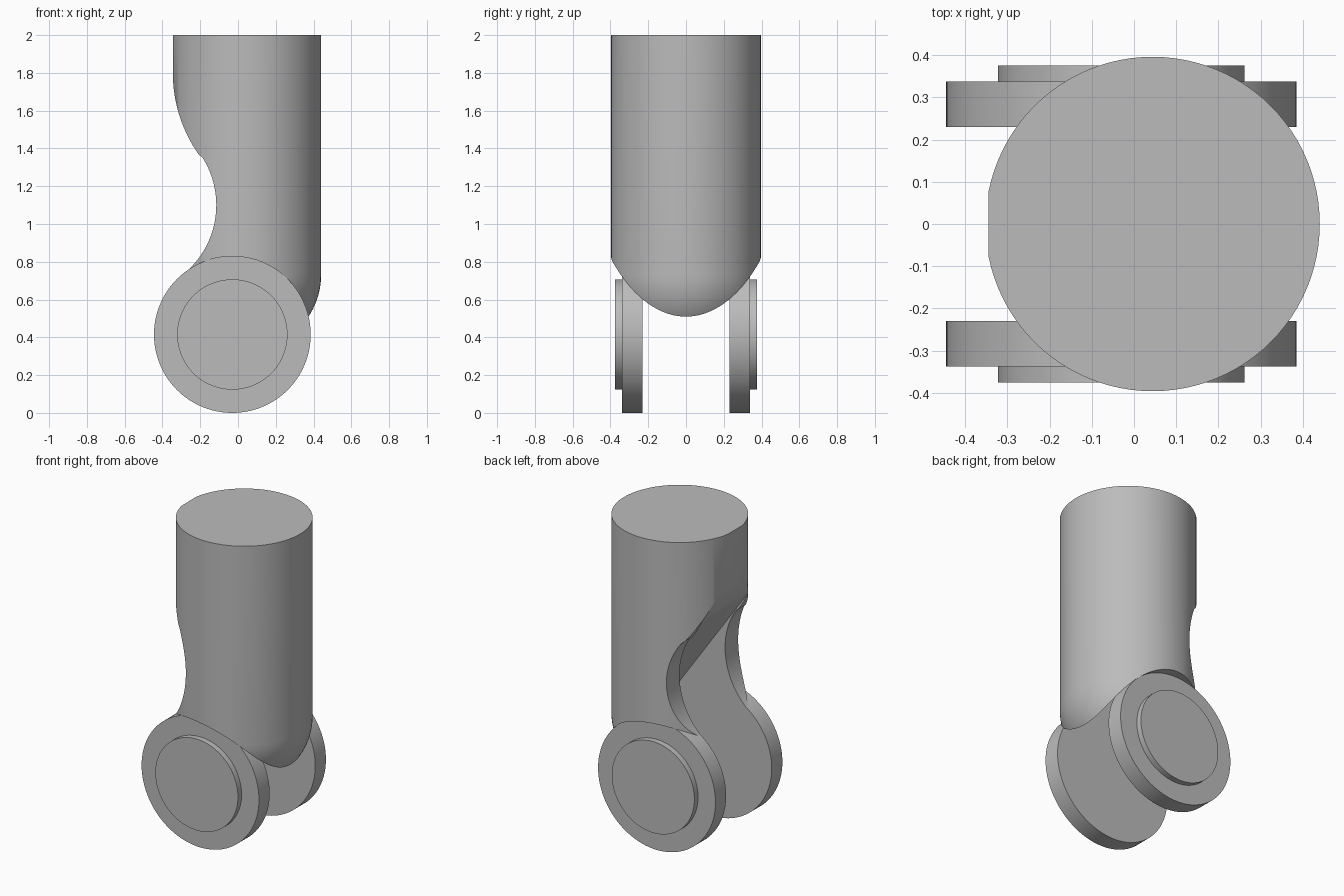
import bpy, bmesh, math

cube = bpy.data.objects.get("Cube")
if cube:
    bpy.data.objects.remove(cube, do_unlink=True)

grey = bpy.data.materials.new("plain_grey")
grey.use_nodes = True
grey.diffuse_color = (0.5, 0.5, 0.5, 1)
grey.node_tree.nodes["Principled BSDF"].inputs["Base Color"].default_value = (0.5, 0.5, 0.5, 1)

AXLE_X, AXLE_Z, DISC_R = -0.03, 0.415, 0.414
POST_X, POST_R = 0.044, 0.396
DOME_Z, TOP_Z = 0.73, 2.0
SLOT_Y, DISC_Y, HUB_Y, HUB_R = 0.23, 0.338, 0.375, 0.292


def arc(cx, cz, r, start, end, n):
    """Points on a circle in the x-z plane, angles in degrees."""
    angles = [math.radians(start + (end - start) * i / n) for i in range(n + 1)]
    return [(cx + r * math.cos(a), cz + r * math.sin(a)) for a in angles]


def finish(name, bm):
    bmesh.ops.recalc_face_normals(bm, faces=bm.faces)
    mesh = bpy.data.meshes.new(name)
    bm.to_mesh(mesh)
    bm.free()
    mesh.materials.append(grey)
    obj = bpy.data.objects.new(name, mesh)
    bpy.context.collection.objects.link(obj)
    return obj


def extrude_y(name, outline, y0, y1):
    """Prism with an x-z outline, running from y0 to y1."""
    bm = bmesh.new()
    face = bm.faces.new([bm.verts.new((x, y0, z)) for x, z in outline])
    moved = bmesh.ops.extrude_face_region(bm, geom=[face])["geom"]
    verts = [v for v in moved if isinstance(v, bmesh.types.BMVert)]
    bmesh.ops.translate(bm, verts=verts, vec=(0, y1 - y0, 0))
    return finish(name, bm)


def activate(obj):
    bpy.ops.object.select_all(action='DESELECT')
    obj.select_set(True)
    bpy.context.view_layer.objects.active = obj


def cut(target, cutter):
    mod = target.modifiers.new("cut", 'BOOLEAN')
    mod.operation, mod.solver, mod.object = 'DIFFERENCE', 'EXACT', cutter
    activate(target)
    bpy.ops.object.modifier_apply(modifier=mod.name)
    bpy.data.objects.remove(cutter, do_unlink=True)


def smooth(obj):
    activate(obj)
    bpy.ops.object.shade_smooth_by_angle(angle=math.radians(25))


# Post: round column with a domed lower end, spun from a half profile
bm = bmesh.new()
profile = [(0, TOP_Z), (POST_R, TOP_Z)] + arc(0, DOME_Z, POST_R, 0, -90, 20)
verts = [bm.verts.new((x, 0, z)) for x, z in profile]
edges = [bm.edges.new(pair) for pair in zip(verts, verts[1:])]
bmesh.ops.spin(bm, geom=verts + edges, cent=(0, 0, 0), axis=(0, 0, 1),
               angle=2 * math.pi, steps=96)
bmesh.ops.remove_doubles(bm, verts=bm.verts, dist=1e-4)
bmesh.ops.translate(bm, verts=bm.verts, vec=(POST_X, 0, 0))
post = finish("post", bm)

# Waist: S-curved relief down one side of the post
waist = [(-1, 2.1), (-0.345, 2.1)]
waist += arc(0.405, 1.8, 0.75, 180, 215, 16)
waist += arc(-0.585, 1.1, 0.47, 35, -50, 32)[1:]
waist += [(-0.28, 0.5), (-1, 0.5)]
cut(post, extrude_y("waist_cutter", waist, -1, 1))

# Slot: sloped opening between the arms, tangent to the wheel clearance
slope = math.radians(35)
tx, tz = AXLE_X + DISC_R * math.cos(slope), AXLE_Z + DISC_R * math.sin(slope)
top_x, top_z = tx - 1.05 * math.sin(slope), tz + 1.05 * math.cos(slope)
slot = [(-1, top_z), (top_x, top_z), (tx, tz), (AXLE_X, AXLE_Z), (-1, AXLE_Z)]
cut(post, extrude_y("slot_cutter", slot, -SLOT_Y, SLOT_Y))

# Clearance: round seat for the discs
seat = arc(AXLE_X, AXLE_Z, DISC_R, 0, 360, 96)[:-1]
cut(post, extrude_y("seat_cutter", seat, -1, 1))
smooth(post)

# Discs and raised hubs on both sides
for side, word in ((-1, "front"), (1, "back")):
    disc = arc(AXLE_X, AXLE_Z, DISC_R + 0.001, 0, 360, 96)[:-1]
    smooth(extrude_y(word + "_disc", disc, side * SLOT_Y, side * DISC_Y))
    hub = arc(AXLE_X, AXLE_Z, HUB_R, 0, 360, 96)[:-1]
    smooth(extrude_y(word + "_hub", hub, side * DISC_Y, side * HUB_Y))
